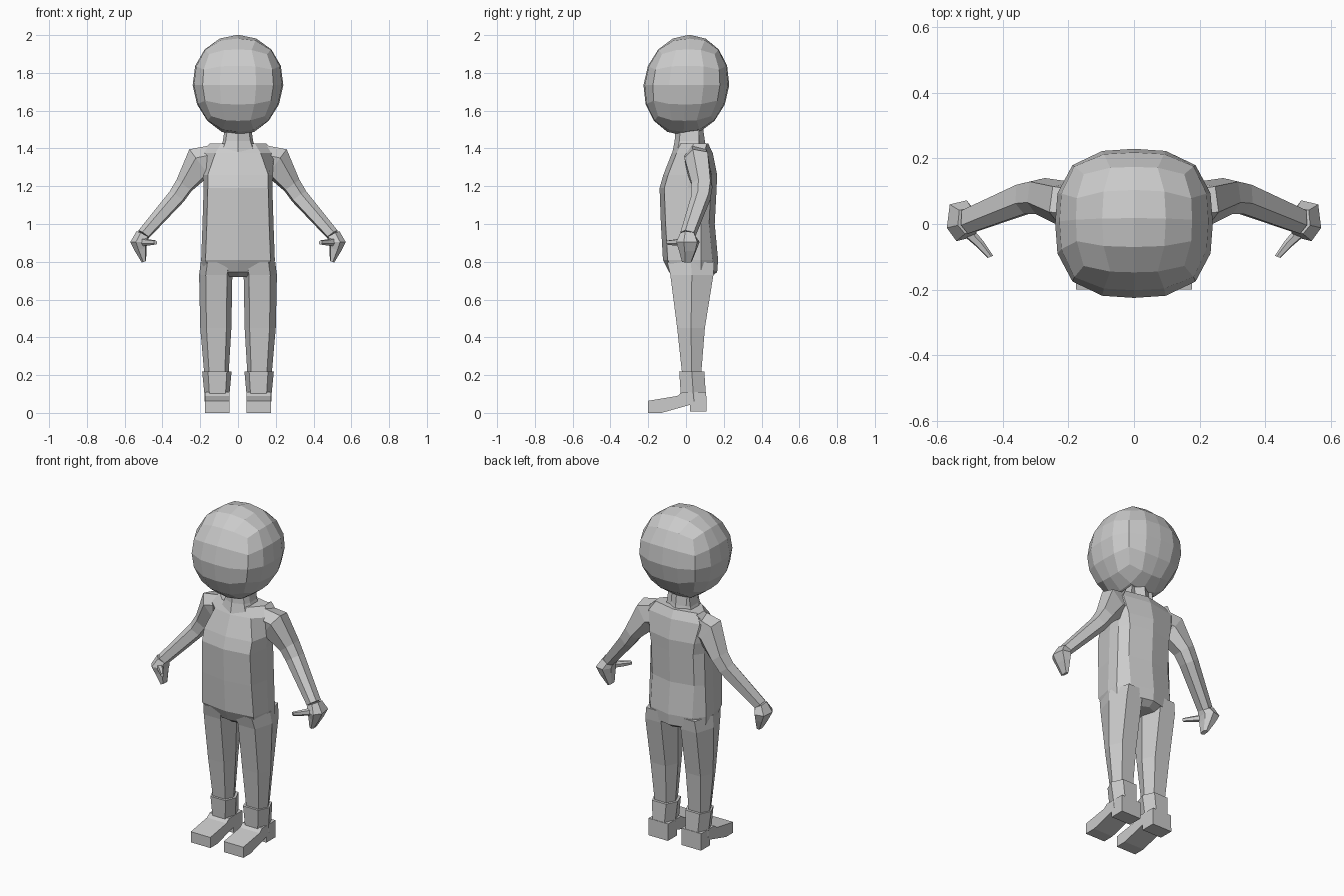
import bpy, bmesh, math
from mathutils import Vector

grey = bpy.data.materials.new("plain grey")
grey.diffuse_color = (0.6, 0.6, 0.6, 1)


def finish(name, bm, mirror=False):
    bmesh.ops.recalc_face_normals(bm, faces=bm.faces)
    me = bpy.data.meshes.new(name)
    bm.to_mesh(me)
    bm.free()
    me.materials.append(grey)
    ob = bpy.data.objects.new(name, me)
    bpy.context.collection.objects.link(ob)
    if mirror:
        ob.modifiers.new("Mirror", 'MIRROR')
    return ob


def loft(name, rings, mirror=False):
    """Skin a list of equal-length point rings and cap both ends."""
    bm = bmesh.new()
    vs = [[bm.verts.new(p) for p in r] for r in rings]
    n = len(vs[0])
    for a, b in zip(vs, vs[1:]):
        for i in range(n):
            j = (i + 1) % n
            bm.faces.new((a[i], a[j], b[j], b[i]))
    bm.faces.new(vs[0])
    bm.faces.new(vs[-1])
    return finish(name, bm, mirror)


def body_ring(z, w, front, back, wf, wb, side):
    """Symmetric ten-point section: width, front/back depth, corner widths."""
    half = [(wf, front + 0.025), (w, side - 0.02), (w * 0.98, side + 0.05), (wb, back - 0.03)]
    pts = [(0, front)] + half + [(0, back)] + [(-x, y) for x, y in reversed(half)]
    return [(x, y, z) for x, y in pts]


def limb_ring(z, inner, outer, front, back):
    """Six-sided section for a leg or boot shaft."""
    w, m = outer - inner, (front + back) / 2
    return [(inner + 0.16 * w, front, z), (outer - 0.2 * w, front, z), (outer, m, z),
            (outer - 0.2 * w, back, z), (inner + 0.2 * w, back, z), (inner, m, z)]


def tube_ring(c, axis, rx, ry):
    """Six-sided section across an axis; ry runs mostly along y."""
    a = Vector(axis).normalized()
    u = Vector((0, 1, 0)).cross(a).normalized()
    v = a.cross(u)
    return [Vector(c) + u * rx * s + v * ry * t for s, t in
            ((1, 0.35), (0.35, 1), (-0.8, 0.8), (-1, -0.35), (-0.35, -1), (0.8, -0.8))]


# Head: a gridded cube rounded into a slightly boxy ball
bm = bmesh.new()
bmesh.ops.create_cube(bm, size=2)
bmesh.ops.subdivide_edges(bm, edges=bm.edges, cuts=3, use_grid_fill=True)
for v in bm.verts:
    d = Vector([math.tan(c * math.pi / 4) for c in v.co])
    flat = (abs(d.x) ** 2.8 + abs(d.y) ** 2.8) ** (1 / 2.8)
    d /= math.sqrt(flat ** 2 + d.z ** 2)
    taper = 1 + 0.06 * d.z
    v.co = (0.24 * d.x * taper, 0.227 * d.y + 0.016 * d.z + 0.002, 1.735 + 0.267 * d.z)
finish("head", bm)

# Torso, from hips to shoulders
loft("torso", [body_ring(*r) for r in (
    (0.72, 0.09, -0.055, 0.13, 0.05, 0.07, 0.03),
    (0.745, 0.19, -0.09, 0.165, 0.155, 0.13, 0.03),
    (0.81, 0.195, -0.122, 0.17, 0.172, 0.14, 0.03),
    (1.00, 0.188, -0.133, 0.152, 0.165, 0.14, 0.03),
    (1.19, 0.182, -0.14, 0.162, 0.160, 0.14, 0.03),
    (1.26, 0.185, -0.12, 0.165, 0.160, 0.15, 0.04),
    (1.375, 0.20, -0.075, 0.142, 0.12, 0.17, 0.045),
    (1.425, 0.15, -0.05, 0.118, 0.09, 0.14, 0.06))])

# Neck and the flared collar at its base
loft("neck", [body_ring(*r) for r in (
    (1.38, 0.10, -0.072, 0.11, 0.085, 0.07, 0.02),
    (1.44, 0.08, -0.06, 0.10, 0.065, 0.05, 0.02),
    (1.51, 0.07, -0.055, 0.09, 0.055, 0.05, 0.02))])

# Arm, bent slightly backward at the elbow
loft("arm", [tube_ring(*r) for r in (
    ((0.12, 0.05, 1.345), (1, 0, -0.15), 0.075, 0.06),
    ((0.205, 0.06, 1.325), (1, 0, -0.75), 0.088, 0.068),
    ((0.285, 0.085, 1.205), (0.75, 0, -1), 0.05, 0.055),
    ((0.325, 0.08, 1.145), (0.7, -0.15, -1), 0.046, 0.05),
    ((0.50, 0.01, 0.945), (0.7, -0.2, -1), 0.034, 0.04))], True)

# Hand with the fingers as one mitten
loft("hand", [tube_ring(*r) for r in (
    ((0.505, 0.01, 0.945), (0.5, -0.1, -1), 0.036, 0.04),
    ((0.525, 0.01, 0.905), (0, 0, -1), 0.045, 0.062),
    ((0.515, 0.01, 0.865), (-0.3, 0, -1), 0.032, 0.048),
    ((0.498, 0.005, 0.80), (-0.3, 0, -1), 0.012, 0.026))], True)

# Thumb, pointing forward and inward
loft("thumb", [tube_ring(*r) for r in (
    ((0.52, -0.01, 0.905), (-0.6, -1, 0), 0.022, 0.02),
    ((0.47, -0.06, 0.902), (-0.6, -1, 0), 0.016, 0.014),
    ((0.437, -0.10, 0.902), (-0.4, -1, 0), 0.011, 0.009))], True)

# Leg
loft("leg", [limb_ring(*r) for r in (
    (0.80, 0.02, 0.197, -0.10, 0.15),
    (0.73, 0.03, 0.206, -0.083, 0.145),
    (0.45, 0.035, 0.20, -0.047, 0.10),
    (0.20, 0.05, 0.178, -0.02, 0.08))], True)

# Boot shaft with a wider cuff
loft("boot_shaft", [limb_ring(*r) for r in (
    (0.06, 0.045, 0.178, -0.02, 0.105),
    (0.10, 0.045, 0.178, -0.028, 0.105),
    (0.22, 0.034, 0.19, -0.036, 0.097))], True)

# Boot foot: side profile with an arch and a heel, given width
profile = [(-0.2, 0), (-0.13, 0), (0.02, 0.042), (0.02, 0.008), (0.108, 0.008),
           (0.107, 0.11), (-0.02, 0.11), (-0.045, 0.09), (-0.2, 0.064)]
loft("boot_foot", [[(x, y, z) for y, z in profile] for x in (0.045, 0.176)], True)
